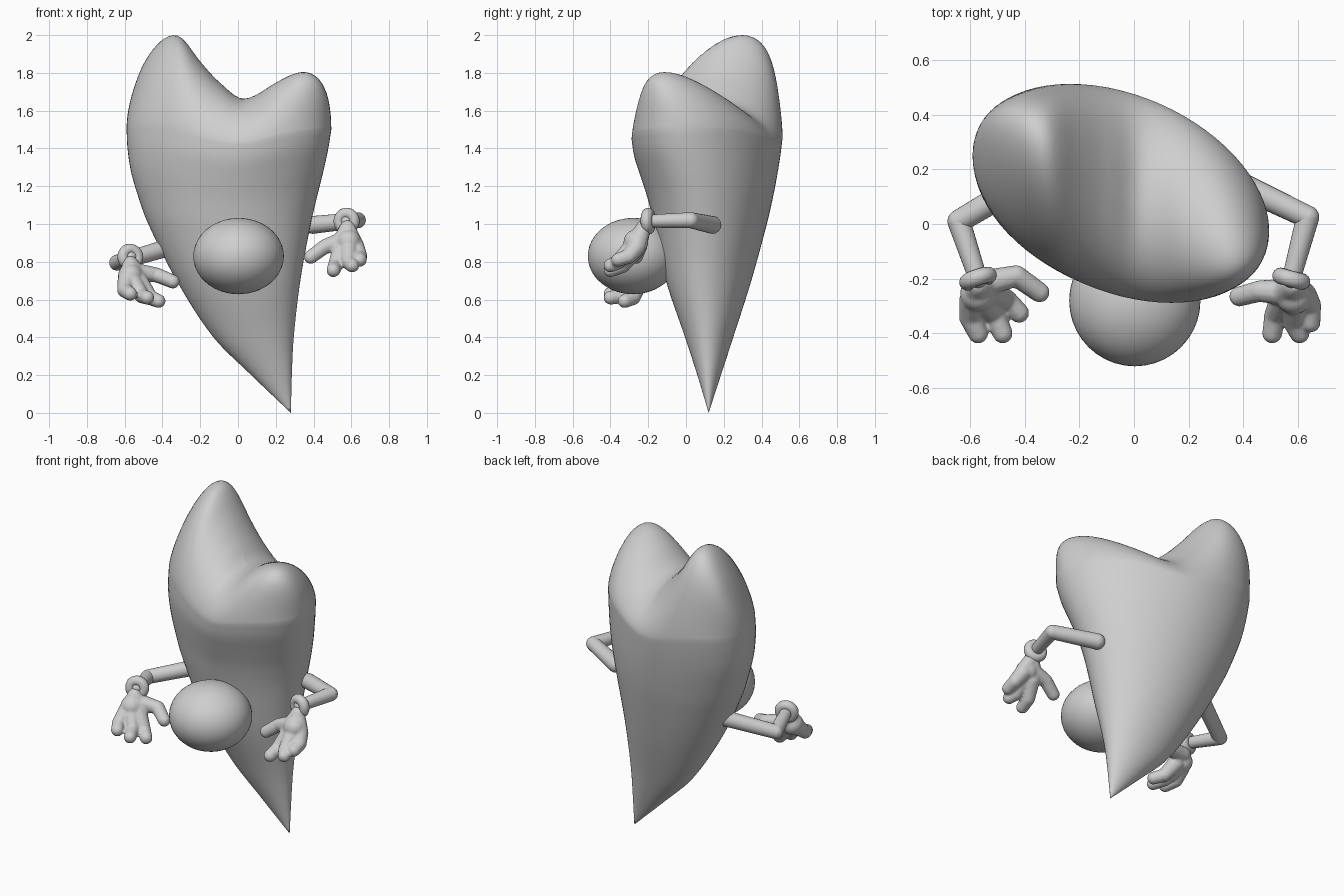
import bpy, bmesh, math
from mathutils import Vector, Matrix

if "Cube" in bpy.data.objects:
    bpy.data.objects.remove(bpy.data.objects["Cube"], do_unlink=True)

GREY = (0.62, 0.62, 0.62, 1)
grey = bpy.data.materials.new("light_grey")
grey.use_nodes = True
grey.diffuse_color = GREY
grey.node_tree.nodes["Principled BSDF"].inputs["Base Color"].default_value = GREY


def make_object(name, bm):
    mesh = bpy.data.meshes.new(name)
    bmesh.ops.recalc_face_normals(bm, faces=bm.faces)
    bm.to_mesh(mesh)
    bm.free()
    mesh.materials.append(grey)
    for p in mesh.polygons:
        p.use_smooth = True
    obj = bpy.data.objects.new(name, mesh)
    bpy.context.collection.objects.link(obj)
    return obj


def curve(keys, x):
    """Smooth cubic through rows whose first entry is the parameter."""
    def slope(i):
        a, b = keys[max(i - 1, 0)], keys[min(i + 1, len(keys) - 1)]
        return [(q - p) / (b[0] - a[0]) for p, q in zip(a[1:], b[1:])]
    i = 0
    while i < len(keys) - 2 and x > keys[i + 1][0]:
        i += 1
    h = keys[i + 1][0] - keys[i][0]
    t = min(max((x - keys[i][0]) / h, 0), 1)
    rows = zip(keys[i][1:], keys[i + 1][1:], slope(i), slope(i + 1))
    return [p * (1 + 2 * t) * (1 - t) ** 2 + q * t * t * (3 - 2 * t)
            + h * m * t * (1 - t) ** 2 - h * n * t * t * (1 - t)
            for p, q, m, n in rows]


# Body: oval rings (height, x min, x max, y min, y max, skew) under a two-lobed cap
rings = [(0, .28, .28, .12, .12, .1), (.2, .07, .285, .06, .185, .1),
         (.4, -.13, .295, -.005, .25, .1), (.7, -.325, .33, -.105, .345, .12),
         (1.0, -.475, .385, -.167, .425, .16), (1.15, -.53, .42, -.2, .458, .2),
         (1.28, -.567, .452, -.238, .482, .25), (1.4, -.585, .478, -.273, .5, .3),
         (1.5, -.59, .494, -.288, .512, .34)]
lobes = [(-1, .55), (-.83, .63), (-.52, .585), (-.28, .375), (-.09, .25),
         (.15, .165), (.46, .28), (.78, .48), (.93, .61), (1, .72)]
SIDES, RIM, LEAN = 72, 1.5, .25


def body_ring(bm, z, phi):
    x0, x1, y0, y1, skew = curve(rings, z)
    rise = math.cos(phi)
    verts = []
    for k in range(SIDES):
        a = math.tau * k / SIDES
        u, v = math.sin(phi) * math.cos(a), math.sin(phi) * math.sin(a)
        ridge = min(rise / math.sqrt(max(1 - u * u, 1e-6)), 1)
        x = (x0 + x1) / 2 + (x1 - x0) / 2 * u
        y = (y0 + y1) / 2 + (y1 - y0) / 2 * (math.sqrt(1 - skew ** 2) * v - skew * u)
        # The rim sags a little between the lobes so the valley rolls over softly
        sag = .08 * math.exp(-((u - .05) / .45) ** 2) * (z / RIM) ** 4 * (1 - ridge)
        lift = rise * ridge ** .3 * curve(lobes, u)[0]
        verts.append(bm.verts.new((x, y - LEAN * u * rise * ridge, z - sag + lift)))
    return verts


bm = bmesh.new()
loops = [body_ring(bm, RIM * i / 50, math.pi / 2) for i in range(1, 51)]
loops += [body_ring(bm, RIM, math.pi / 2 * (1 - i / 30)) for i in range(1, 30)]
for low, high in zip(loops, loops[1:]):
    for k in range(SIDES):
        n = (k + 1) % SIDES
        bm.faces.new((low[k], low[n], high[n], high[k]))
tip = bm.verts.new((.28, .12, 0))
crown = bm.verts.new((-.048, .112, RIM + curve(lobes, 0)[0]))
for k in range(SIDES):
    n = (k + 1) % SIDES
    bm.faces.new((tip, loops[0][n], loops[0][k]))
    bm.faces.new((crown, loops[-1][k], loops[-1][n]))
make_object("heart_body", bm)


def ball(bm, at, radius, detail=2):
    bmesh.ops.create_icosphere(bm, subdivisions=detail, radius=radius,
                               matrix=Matrix.Translation(at))


# Nose
bm = bmesh.new()
bmesh.ops.create_icosphere(bm, subdivisions=4, radius=1, matrix=Matrix.Translation(
    (.003, -.28, .83)) @ Matrix.Diagonal((.24, .24, .202, 1)))
make_object("round_nose", bm)


def arm(name, points):
    radii = (.047, .042, .034)
    bm = bmesh.new()
    for i in range(len(points) - 1):
        a, b = Vector(points[i]), Vector(points[i + 1])
        turn = (b - a).to_track_quat('Z', 'Y').to_matrix().to_4x4()
        bmesh.ops.create_cone(bm, cap_ends=False, segments=24, radius1=radii[i],
                              radius2=radii[i + 1], depth=(b - a).length,
                              matrix=Matrix.Translation((a + b) / 2) @ turn)
    for p, r in zip(points, radii):
        ball(bm, p, r, 3)
    make_object(name, bm)


def cuff(name, at, direction):
    bpy.ops.mesh.primitive_torus_add(
        major_radius=.041, minor_radius=.03, major_segments=32, minor_segments=14,
        location=at, rotation=Vector(direction).to_track_quat('Z', 'Y').to_euler())
    obj = bpy.context.object
    obj.name = name
    obj.data.materials.append(grey)
    bpy.ops.object.shade_smooth()


def hand(name, wrist, palm, digits):
    """Each digit runs wrist, knuckle, bend, tip; the parts are fused into a glove."""
    bm = bmesh.new()
    ball(bm, palm, .066, 3)
    thick = (.042, .05, .041, .038)
    for digit in digits:
        pts = [Vector(wrist)] + [Vector(p) for p in digit]
        for i in range(3):
            for s in range(9):
                t = s / 8
                ball(bm, pts[i].lerp(pts[i + 1], t), thick[i] * (1 - t) + thick[i + 1] * t)
    obj = make_object(name, bm)
    fuse = obj.modifiers.new("fuse", 'REMESH')
    fuse.mode, fuse.voxel_size, fuse.use_smooth_shade = 'VOXEL', .007, True
    soften = obj.modifiers.new("soften", 'SMOOTH')
    soften.factor, soften.iterations = .5, 5


# Left arm
elbow, wrist = (.635, .025, 1.02), (.575, -.2, 1.015)
arm("left_arm", [(.395, .14, .995), elbow, wrist])
cuff("left_cuff", wrist, Vector(wrist) - Vector(elbow))
hand("left_hand", (.58, -.225, .98), (.585, -.265, .905), [
    [(.55, -.25, .91), (.46, -.245, .88), (.385, -.265, .825)],
    [(.545, -.27, .86), (.515, -.335, .78), (.505, -.4, .755)],
    [(.585, -.29, .87), (.585, -.36, .80), (.605, -.4, .78)],
    [(.62, -.26, .88), (.645, -.30, .83), (.645, -.36, .81)]])

# Right arm
elbow, wrist = (-.64, .01, .795), (-.57, -.2, .825)
arm("right_arm", [(-.37, .17, .875), elbow, wrist])
cuff("right_cuff", wrist, Vector(wrist) - Vector(elbow))
hand("right_hand", (-.57, -.225, .79), (-.57, -.255, .725), [
    [(-.54, -.215, .745), (-.43, -.19, .73), (-.345, -.25, .695)],
    [(-.59, -.28, .70), (-.6, -.34, .65), (-.57, -.4, .63)],
    [(-.555, -.28, .69), (-.51, -.33, .62), (-.48, -.4, .61)],
    [(-.52, -.25, .69), (-.465, -.28, .61), (-.42, -.325, .592)]])
